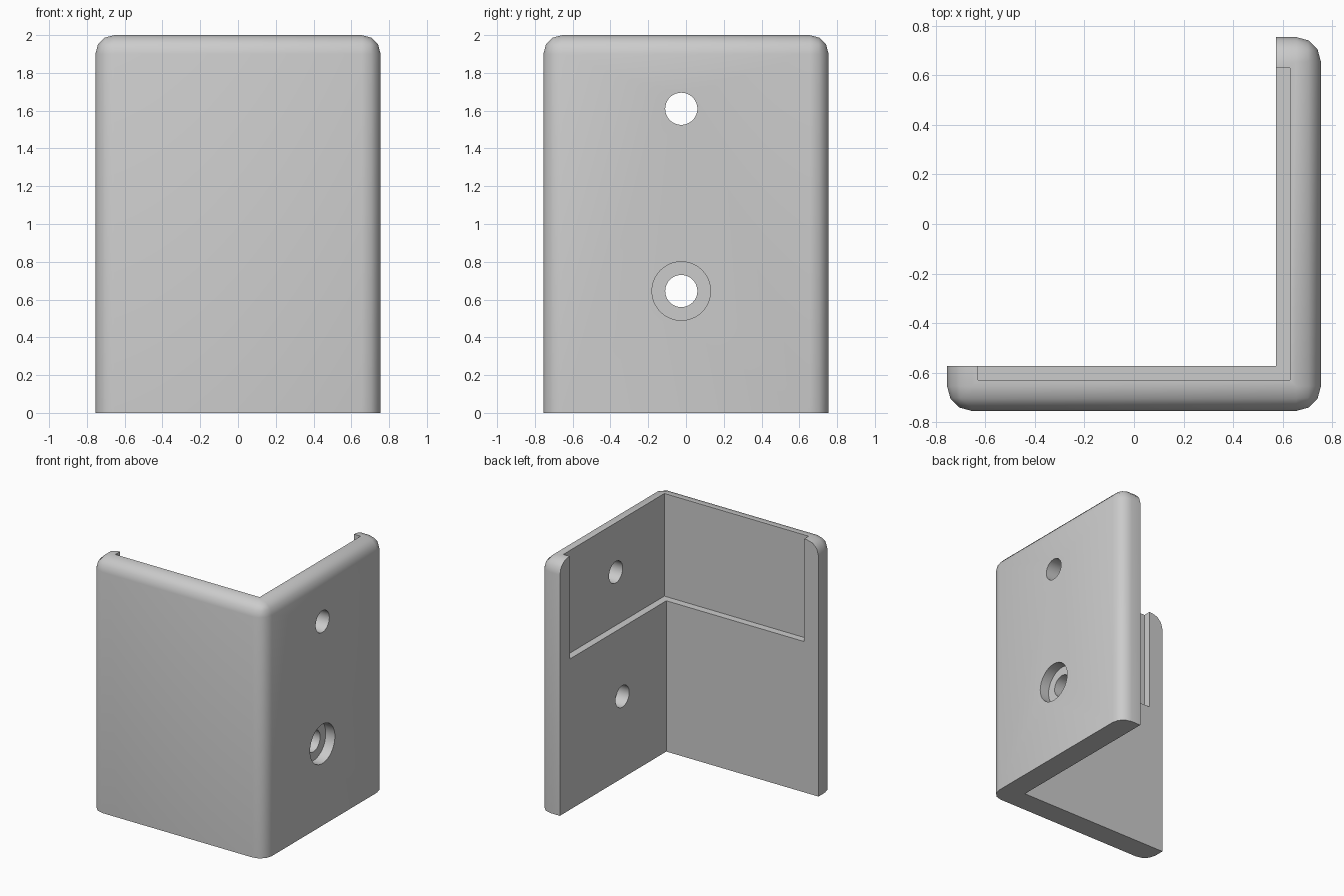
import bpy, bmesh, math

if "Cube" in bpy.data.objects:
    bpy.data.objects.remove(bpy.data.objects["Cube"], do_unlink=True)

HALF, HEIGHT = 0.755, 2.0      # outer size
INNER = 0.573                  # inner wall plane
RECESS = 0.63                  # recessed wall plane
HOLE_Y = -0.025


def make_box(name, low, high, rounding=0.0):
    bm = bmesh.new()
    bmesh.ops.create_cube(bm, size=1)
    for v in bm.verts:
        v.co = [high[i] if v.co[i] > 0 else low[i] for i in range(3)]
    if rounding:
        # every edge except those around the base
        edges = [e for e in bm.edges if max(v.co.z for v in e.verts) > low[2] + 0.01]
        bmesh.ops.bevel(bm, geom=edges, offset=rounding, segments=3,
                        profile=0.5, affect='EDGES')
    mesh = bpy.data.meshes.new(name)
    bm.to_mesh(mesh)
    bm.free()
    obj = bpy.data.objects.new(name, mesh)
    bpy.context.collection.objects.link(obj)
    return obj


def make_drill(name, radius, x_low, x_high, z):
    bpy.ops.mesh.primitive_cylinder_add(
        vertices=64, radius=radius, depth=x_high - x_low,
        location=((x_low + x_high) / 2, HOLE_Y, z), rotation=(0, math.pi / 2, 0))
    obj = bpy.context.object
    obj.name = name
    return obj


def cut(target, cutter):
    cutter.hide_render = True
    mod = target.modifiers.new("cut", 'BOOLEAN')
    mod.operation, mod.solver, mod.object = 'DIFFERENCE', 'EXACT', cutter
    bpy.context.view_layer.objects.active = target
    bpy.ops.object.modifier_apply(modifier=mod.name)
    bpy.data.objects.remove(cutter, do_unlink=True)


# Rounded block hollowed into an L-shaped corner guard
guard = make_box("corner_guard", (-HALF, -HALF, 0), (HALF, HALF, HEIGHT), 0.1)
cut(guard, make_box("inside_cutter", (-1, -INNER, -1), (INNER, 1, 3)))

# Shallow recess in the upper inner walls, open at the top
cut(guard, make_box("recess_cutter", (-RECESS, -RECESS, 1.19), (RECESS, RECESS, 3)))

# Two screw holes, the lower one counterbored from outside
for height in (1.61, 0.645):
    cut(guard, make_drill("hole_cutter", 0.085, 0.4, 1.0, height))
cut(guard, make_drill("counterbore_cutter", 0.155, HALF - 0.08, 1.0, 0.645))

# Plain grey finish
grey = bpy.data.materials.new("grey")
grey.use_nodes = True
color = (0.6, 0.6, 0.6, 1)
grey.diffuse_color = color
grey.node_tree.nodes["Principled BSDF"].inputs["Base Color"].default_value = color
guard.data.materials.clear()
guard.data.materials.append(grey)

bpy.ops.object.select_all(action='DESELECT')
guard.select_set(True)
bpy.context.view_layer.objects.active = guard
bpy.ops.object.shade_smooth_by_angle(angle=math.radians(40))
